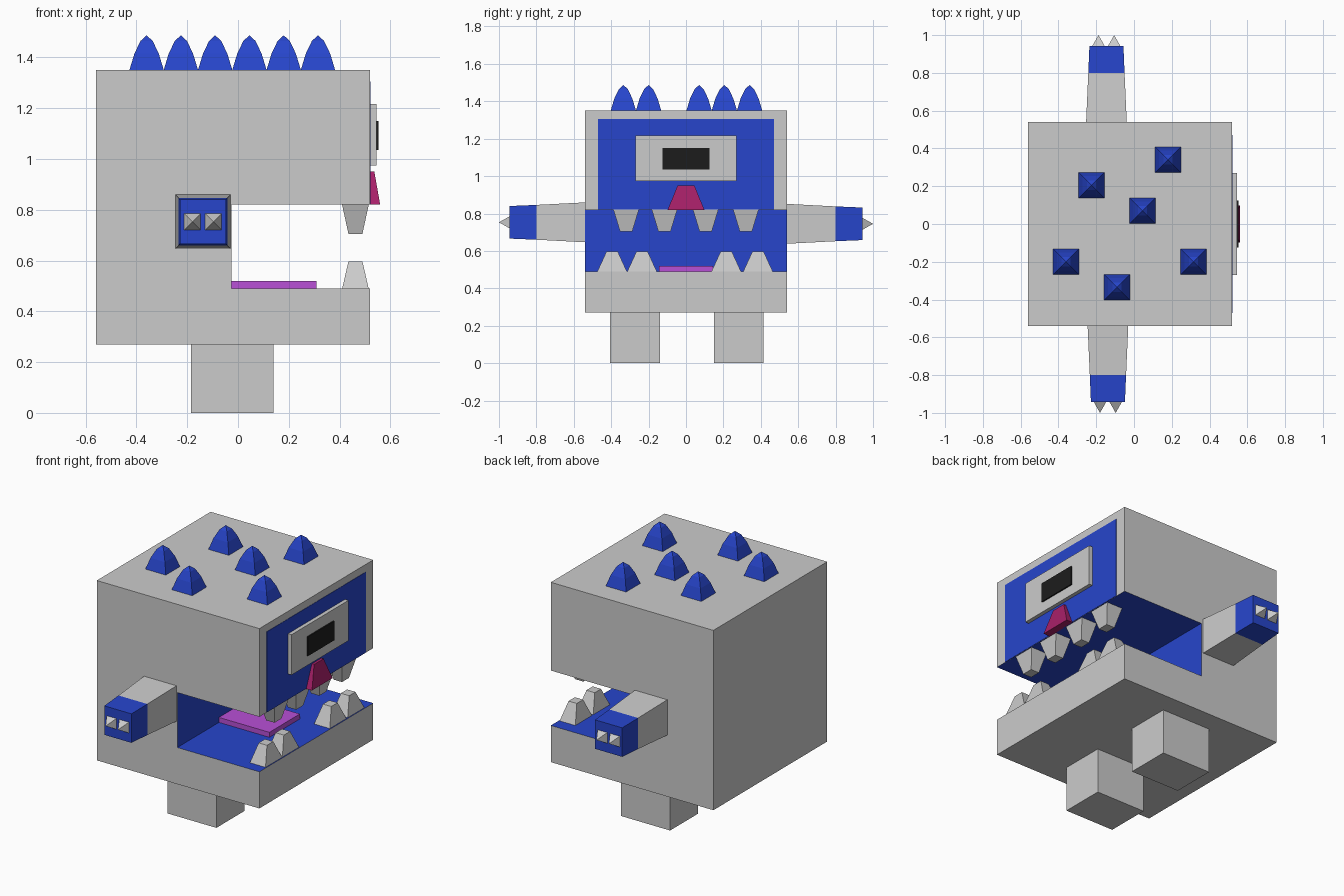
import bpy, bmesh

if "Cube" in bpy.data.objects:
    bpy.data.objects.remove(bpy.data.objects["Cube"])


def material(name, rgb):
    m = bpy.data.materials.new(name)
    m.diffuse_color = (*rgb, 1)
    return m


BLUE = material("blue", (0.02, 0.06, 0.6))
PINK = material("crimson", (0.39, 0.014, 0.14))
PURPLE = material("purple", (0.48, 0.08, 0.67))
BLACK = material("black", (0.012, 0.012, 0.012))


def finish(name, bm, mats=()):
    bmesh.ops.remove_doubles(bm, verts=bm.verts, dist=1e-5)
    bmesh.ops.recalc_face_normals(bm, faces=bm.faces)
    me = bpy.data.meshes.new(name)
    bm.to_mesh(me)
    bm.free()
    for m in mats:
        me.materials.append(m)
    ob = bpy.data.objects.new(name, me)
    bpy.context.collection.objects.link(ob)
    return ob


def loft(name, axis, sections, mat=None):
    """Join rectangles (t, u0, u1, v0, v1) along an axis; a zero-size end is a tip."""
    place = {"x": lambda t, u, v: (t, u, v),
             "y": lambda t, u, v: (u, t, v),
             "z": lambda t, u, v: (u, v, t)}[axis]
    bm = bmesh.new()
    rings = []
    for t, u0, u1, v0, v1 in sections:
        corners = ((u0, v0), (u1, v0), (u1, v1), (u0, v1))
        rings.append([bm.verts.new(place(t, u, v)) for u, v in corners])
    for a, b in zip(rings, rings[1:]):
        for i in range(4):
            j = (i + 1) % 4
            bm.faces.new((a[i], a[j], b[j], b[i]))
    bm.faces.new(rings[0])
    if sections[-1][1] != sections[-1][2]:
        bm.faces.new(rings[-1])
    return finish(name, bm, [mat] if mat else [])


def box(name, x0, x1, y0, y1, z0, z1, mat=None):
    return loft(name, "z", [(z0, x0, x1, y0, y1), (z1, x0, x1, y0, y1)], mat)


# Body: C-shaped side profile extruded across, mouth lining blue
profile = [(-0.56, 0.27), (0.52, 0.27), (0.52, 0.49), (-0.025, 0.49),
           (-0.025, 0.82), (0.52, 0.82), (0.52, 1.35), (-0.56, 1.35)]
bm = bmesh.new()
near = [bm.verts.new((x, -0.54, z)) for x, z in profile]
far = [bm.verts.new((x, 0.54, z)) for x, z in profile]
bm.faces.new(near)
bm.faces.new(far)
for i in range(8):
    j = (i + 1) % 8
    f = bm.faces.new((near[i], near[j], far[j], far[i]))
    f.material_index = 1 if i in (2, 3, 4) else 0
grey = material("grey", (0.8, 0.8, 0.8))
grey.diffuse_color = bpy.data.materials.new("default_grey").diffuse_color
finish("body", bm, [grey, BLUE])

# Face panel, eye plate, pupil and nose
box("face_panel", 0.51, 0.522, -0.47, 0.47, 0.821, 1.305, BLUE)
box("eye_plate", 0.515, 0.545, -0.27, 0.27, 0.975, 1.217)
box("pupil", 0.54, 0.553, -0.125, 0.125, 1.035, 1.15, BLACK)
loft("nose", "z", [(0.82, 0.515, 0.56, -0.098, 0.098),
                   (0.95, 0.515, 0.537, -0.045, 0.045)], PINK)

# Tongue and teeth
box("tongue", -0.025, 0.31, -0.145, 0.145, 0.488, 0.52, PURPLE)
for i, y in enumerate((-0.32, -0.115, 0.105, 0.32)):
    loft(f"upper_tooth_{i}", "z", [(0.82, 0.41, 0.515, y - 0.068, y + 0.068),
                                   (0.705, 0.435, 0.49, y - 0.033, y + 0.033)])
for i, y in enumerate((-0.395, -0.235, 0.215, 0.385)):
    loft(f"lower_tooth_{i}", "z", [(0.488, 0.41, 0.515, y - 0.08, y + 0.08),
                                   (0.597, 0.435, 0.49, y - 0.03, y + 0.03)])

# Legs
for i, y in enumerate((-0.405, 0.15)):
    box(f"leg_{i}", -0.185, 0.14, y, y + 0.265, 0, 0.275)

# Arms with blue hands and two claws each
for side, s, dx in (("front", -1, 0), ("back", 1, -0.008)):
    def ring(y, hx, hz):
        cx, cz = -0.138 + dx, 0.753 + dx
        return (s * y, cx - hx, cx + hx, cz - hz, cz + hz)
    loft(f"{side}_arm", "y", [ring(0.53, 0.108, 0.107), ring(0.80, 0.096, 0.093)])
    loft(f"{side}_hand", "y", [ring(0.80, 0.096, 0.093), ring(0.943, 0.09, 0.087)], BLUE)
    for i, x in enumerate((-0.18, -0.097)):
        x, z = x + dx, 0.753 + dx
        loft(f"{side}_claw_{i}", "y", [(s * 0.94, x - 0.034, x + 0.034, z - 0.034, z + 0.034),
                                       (s * 1.0, x, x, z, z)])

# Rounded four-sided spikes on top
spots = [(0.18, 0.34), (-0.225, 0.205), (0.045, 0.07),
         (-0.36, -0.20), (0.315, -0.20), (-0.09, -0.335)]
for i, (x, y) in enumerate(spots):
    loft(f"spike_{i}", "z",
         [(z, x - h, x + h, y - h, y + h)
          for z, h in ((1.349, 0.068), (1.415, 0.048), (1.465, 0.024), (1.487, 0))], BLUE)

for m in bpy.data.materials:
    if m.users and not m.is_grease_pencil:
        m.use_nodes = True
        m.node_tree.nodes["Principled BSDF"].inputs["Base Color"].default_value = m.diffuse_color
